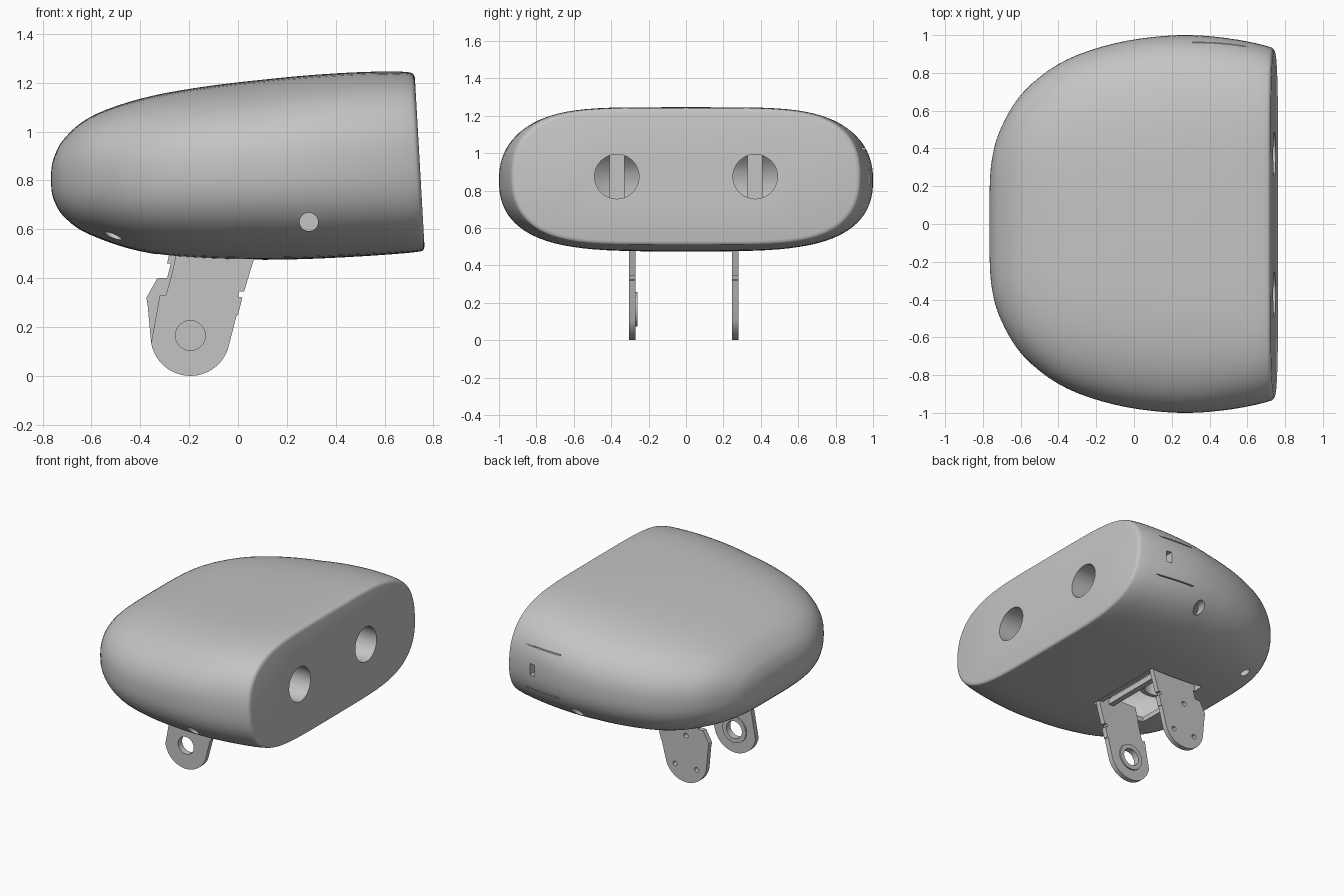
import bpy, bmesh, math
from mathutils import Matrix, Vector

cube = bpy.data.objects.get("Cube")
if cube:
    bpy.data.objects.remove(cube)

grey = bpy.data.materials.new("light_grey")
grey.use_nodes = True
colour = (0.55, 0.55, 0.55, 1)
grey.diffuse_color = colour
grey.node_tree.nodes["Principled BSDF"].inputs["Base Color"].default_value = colour


def finish(name, bm):
    """Turn a bmesh into a named object with the shared material."""
    bmesh.ops.recalc_face_normals(bm, faces=bm.faces)
    mesh = bpy.data.meshes.new(name)
    bm.to_mesh(mesh)
    bm.free()
    mesh.materials.append(grey)
    obj = bpy.data.objects.new(name, mesh)
    bpy.context.collection.objects.link(obj)
    return obj


def box(name, low, high):
    bm = bmesh.new()
    low, high = Vector(low), Vector(high)
    place = Matrix.Translation((low + high) / 2) @ Matrix.Diagonal((*(high - low), 1))
    bmesh.ops.create_cube(bm, size=1, matrix=place)
    return finish(name, bm)


def cylinder(name, start, end, radius, sides=48):
    start, end = Vector(start), Vector(end)
    turn = (end - start).to_track_quat('Z', 'Y').to_matrix().to_4x4()
    bm = bmesh.new()
    bmesh.ops.create_cone(bm, cap_ends=True, segments=sides, radius1=radius, radius2=radius,
                          depth=(end - start).length,
                          matrix=Matrix.Translation((start + end) / 2) @ turn)
    return finish(name, bm)


def cut(obj, cutters):
    """Subtract each cutter, then throw it away."""
    bpy.context.view_layer.objects.active = obj
    for cutter in cutters:
        mod = obj.modifiers.new("cut", 'BOOLEAN')
        mod.operation = 'DIFFERENCE'
        mod.solver = 'EXACT'
        mod.object = cutter
        bpy.ops.object.modifier_apply(modifier=mod.name)
        bpy.data.objects.remove(cutter)


def smooth(obj):
    bpy.ops.object.select_all(action='DESELECT')
    obj.select_set(True)
    bpy.context.view_layer.objects.active = obj
    bpy.ops.object.shade_smooth_by_angle(angle=math.radians(35))


# Head stations: x, half width, top, bottom
stations = [Vector(s) for s in (
    (-.765, .16, .83, .78), (-.76, .28, .87, .74), (-.745, .38, .915, .70),
    (-.72, .47, .96, .66), (-.66, .595, 1.022, .607), (-.58, .705, 1.072, .567),
    (-.45, .815, 1.12, .522), (-.3, .895, 1.157, .493), (-.1, .957, 1.189, .479),
    (.1, .99, 1.212, .475), (.3, 1, 1.23, .479), (.5, .985, 1.242, .489),
    (.66, .958, 1.246, .5), (.738, .938, 1.243, .508), (.758, .927, 1.236, .514),
    (.765, .91, 1.222, .53))]


def refined(steps=3):
    """Smoothly interpolated stations (Catmull-Rom)."""
    last = len(stations) - 1
    for i in range(last):
        a, b, c, d = (stations[min(max(k, 0), last)] for k in range(i - 1, i + 3))
        for t in (k / steps for k in range(steps)):
            yield b + (c - a) * (t / 2) + (a * 2 - b * 5 + c * 4 - d) * (t * t / 2) \
                + (b * 3 - a - c * 3 + d) * (t ** 3 / 2)
    yield stations[-1]


def loft(name, inset=0, sides=96):
    """Stadium-like sections skinned along x, with a leaning front plane."""
    bm = bmesh.new()
    rings = []
    for x, half, top, bottom in refined():
        mid, tall = (top + bottom) / 2, (top - bottom) / 2
        ramp = min(1, max(0, (x - .1) / .6))
        power = 3.8 + ramp
        ring = []
        for i in range(sides):
            a = math.tau * i / sides
            c, s = math.cos(a), math.sin(a)
            y = math.copysign(abs(c) ** (2 / power), c) * half * (1 - inset)
            z = mid + math.copysign(abs(s) ** .85, s) * tall * (1 - 2 * inset)
            ring.append(bm.verts.new(((x - .057 * ramp * (z - .5)) * (1 - inset), y, z)))
        rings.append(ring)
    for a, b in zip(rings, rings[1:]):
        for i in range(sides):
            j = (i + 1) % sides
            bm.faces.new((a[i], a[j], b[j], b[i]))
    bm.faces.new(rings[0])
    bm.faces.new(rings[-1])
    return finish(name, bm)


# Hollow head shell with eye, side, underside and neck openings
head = loft("head_shell")
tools = [loft("cavity", .05), box("neck_opening", (-.33, -.3, .3), (.1, .3, .6))]
for side, x in ((-1, .29), (1, .21)):
    tools.append(cylinder("eye_hole", (.5, side * .37, .875), (.9, side * .37, .875), .119))
    tools.append(cylinder("side_hole", (x, side * .7, .63), (x, side * 1.1, .63), .038, 24))
    tools.append(cylinder("under_hole", (-.5, side * .45, .7), (-.52, side * .6, .45), .035, 24))
# Service slot and panel seams on the left side
tools.append(box("slot", (.5, .85, .83), (.54, 1.1, .91)))
for z in (.72, 1.02):
    tools.append(box("seam", (.31, .94, z), (.6, 1.1, z + .007)))
cut(head, tools)
smooth(head)

# Eye tubes and the inner posts behind them
for side, label in ((-1, "right"), (1, "left")):
    y = side * .37
    tube = cylinder(label + "_eye_tube", (.48, y, .875), (.715, y, .875), .135)
    cut(tube, [cylinder("bore", (.3, y, .875), (.9, y, .875), .119)])
    smooth(tube)
    box(label + "_inner_post", (.36, y - .04, .56), (.4, y + .04, 1.15))

# Block between the side holes
box("inner_block", (.15, -.2, .53), (.35, .2, .72))


def plate(name, outline, y0, y1):
    """Rounded lug at the bottom joined to an outline above it (x, z)."""
    arc = [(-.195 + .163 * math.cos(a), .163 + .163 * math.sin(a))
           for a in (math.radians(190 + 6 * i) for i in range(26))]
    bm = bmesh.new()
    face = bm.faces.new([bm.verts.new((x, y0, z)) for x, z in arc + outline])
    out = bmesh.ops.extrude_face_region(bm, geom=[face])
    moved = [v for v in out["geom"] if isinstance(v, bmesh.types.BMVert)]
    bmesh.ops.translate(bm, verts=moved, vec=(0, y1 - y0, 0))
    return finish(name, bm)


# Neck brackets: notched right arm with a bearing hole, wider left arm
right_edge = [(-.005, .25), (.0, .25), (.018, .32), (.0, .325), (.005, .345),
              (.025, .345), (.09, .56)]
right_arm = plate("right_neck_bracket",
                  right_edge + [(-.24, .56), (-.27, .42), (-.295, .33), (-.32, .33)],
                  -.305, -.27)
cut(right_arm, [cylinder("bearing_bore", (-.195, -.4, .165), (-.195, -.2, .165), .061)])
smooth(right_arm)

left_arm = plate("left_neck_bracket",
                 right_edge + [(-.27, .56), (-.29, .46), (-.275, .46), (-.29, .4),
                               (-.33, .4), (-.375, .32), (-.37, .29)],
                 .245, .28)
cut(left_arm, [cylinder("screw_hole", (x, .1, z), (x, .4, z), .017, 16)
               for x, z in ((-.195, .33), (-.28, .11), (-.11, .11))])
smooth(left_arm)

# Bearing ring on the inner face of the right arm
ring = cylinder("bearing_ring", (-.195, -.272, .165), (-.195, -.26, .165), .092)
cut(ring, [cylinder("ring_bore", (-.195, -.4, .165), (-.195, -.2, .165), .061)])
smooth(ring)

# Cross bars and the hollow neck drum inside the opening
for x, name in ((.06, "front_cross_bar"), (-.03, "middle_cross_bar")):
    box(name, (x - .02, -.3, .5), (x + .02, .28, .54))
drum = cylinder("neck_drum", (-.19, .03, .56), (-.19, .03, .95), .13)
cut(drum, [cylinder("drum_bore", (-.19, .03, .5), (-.19, .03, .9), .1)])
smooth(drum)
